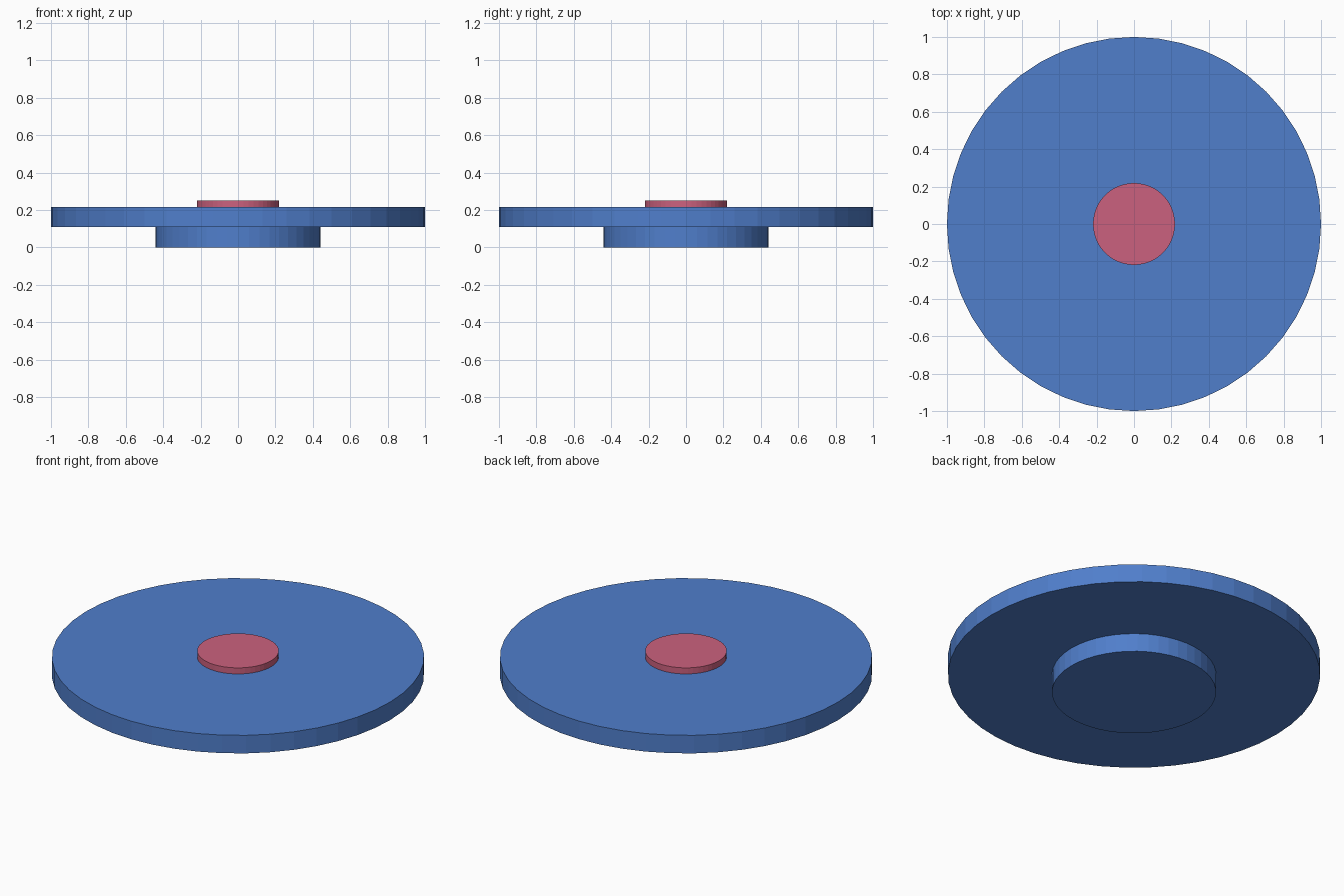
import bpy

if "Cube" in bpy.data.objects:
    bpy.data.objects.remove(bpy.data.objects["Cube"])


def material(name, color):
    mat = bpy.data.materials.new(name)
    mat.diffuse_color = color
    mat.use_nodes = True
    mat.node_tree.nodes["Principled BSDF"].inputs["Base Color"].default_value = mat.diffuse_color
    return mat


def disc(name, radius, bottom, top, mat):
    """Flat-shaded 48-sided disc between two heights."""
    bpy.ops.mesh.primitive_cylinder_add(
        vertices=48, radius=radius, depth=top - bottom,
        location=(0, 0, (bottom + top) / 2))
    obj = bpy.context.object
    obj.name = name
    obj.data.materials.append(mat)
    return obj


blue = material("blue", (0.08, 0.21, 0.60, 1))
pink = material("pink", (0.60, 0.12, 0.21, 1))

# Narrow foot, wide plate, and raised centre button
disc("foot", 0.441, 0.0, 0.109, blue)
disc("plate", 1.0, 0.109, 0.216, blue)
disc("center_button", 0.219, 0.216, 0.252, pink)
